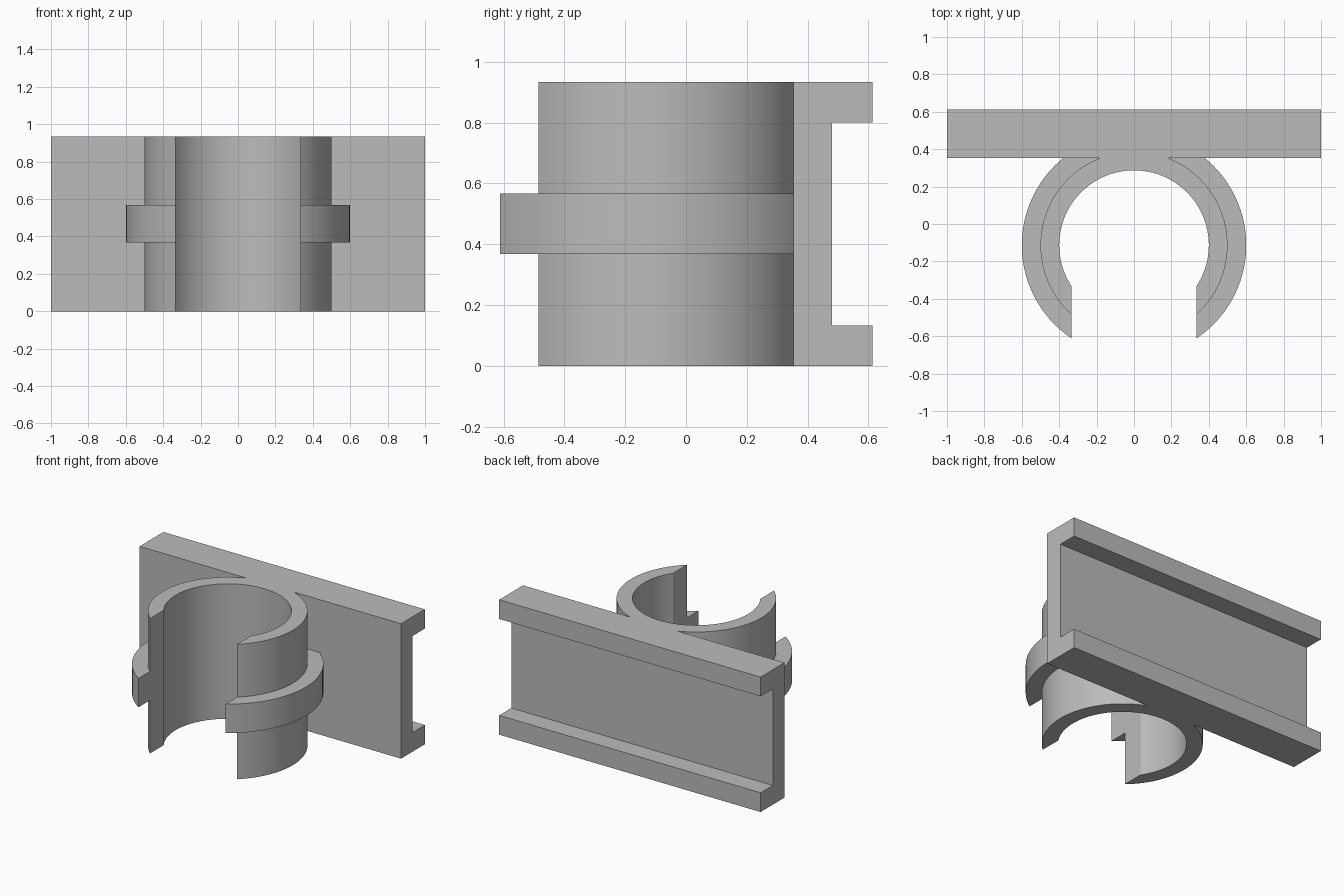
import bpy, bmesh, math
from mathutils import Matrix, Vector

if "Cube" in bpy.data.objects:
    bpy.data.objects.remove(bpy.data.objects["Cube"], do_unlink=True)

HEIGHT = 0.933
CENTRE_Y = -0.113

grey = bpy.data.materials.new("plain grey")
grey.use_nodes = True
colour = (0.5, 0.5, 0.5, 1)
grey.diffuse_color = colour
grey.node_tree.nodes["Principled BSDF"].inputs["Base Color"].default_value = colour


def finish(name, bm):
    bmesh.ops.recalc_face_normals(bm, faces=bm.faces)
    mesh = bpy.data.meshes.new(name)
    bm.to_mesh(mesh)
    bm.free()
    mesh.materials.append(grey)
    obj = bpy.data.objects.new(name, mesh)
    bpy.context.collection.objects.link(obj)
    return obj


def box(name, low, high):
    low, high = Vector(low), Vector(high)
    bm = bmesh.new()
    bmesh.ops.create_cube(bm, size=1, matrix=Matrix.Translation((low + high) / 2)
                          @ Matrix.Diagonal((*(high - low), 1)))
    return finish(name, bm)


def lathe(name, profile, steps):
    bm = bmesh.new()
    verts = [bm.verts.new((r, CENTRE_Y, z)) for r, z in profile]
    edges = [bm.edges.new((v, verts[i - 1])) for i, v in enumerate(verts)]
    bmesh.ops.spin(bm, geom=verts + edges, cent=(0, CENTRE_Y, 0), axis=(0, 0, 1),
                   angle=math.tau, steps=steps)
    bmesh.ops.remove_doubles(bm, verts=bm.verts, dist=0.0001)
    return finish(name, bm)


def combine(target, other, operation):
    mod = target.modifiers.new(operation.lower(), "BOOLEAN")
    mod.operation = operation
    mod.solver = "EXACT"
    mod.object = other
    bpy.context.view_layer.update()
    bpy.context.view_layer.objects.active = target
    bpy.ops.object.modifier_apply(modifier=mod.name)
    bpy.data.objects.remove(other, do_unlink=True)


# Round clip with a raised band around its middle
clip = lathe("rail_clip", [(0.4, 0), (0.5, 0), (0.5, 0.367), (0.6, 0.367),
                           (0.6, 0.567), (0.5, 0.567), (0.5, HEIGHT), (0.4, HEIGHT)], 96)

# Front opening of the clip
combine(clip, box("clip_opening", (-0.333, -1, -1), (0.333, CENTRE_Y, 2)), "DIFFERENCE")

# Back rail, then the channel between its two lips
combine(clip, box("rail", (-1, 0.353, 0), (1, 0.613, HEIGHT)), "UNION")
combine(clip, box("rail_channel", (-2, 0.48, 0.133), (2, 1, 0.8)), "DIFFERENCE")

# Smooth round walls with crisp edges
bpy.ops.object.select_all(action="DESELECT")
clip.select_set(True)
bpy.context.view_layer.objects.active = clip
bpy.ops.object.shade_smooth_by_angle(angle=math.radians(30))
